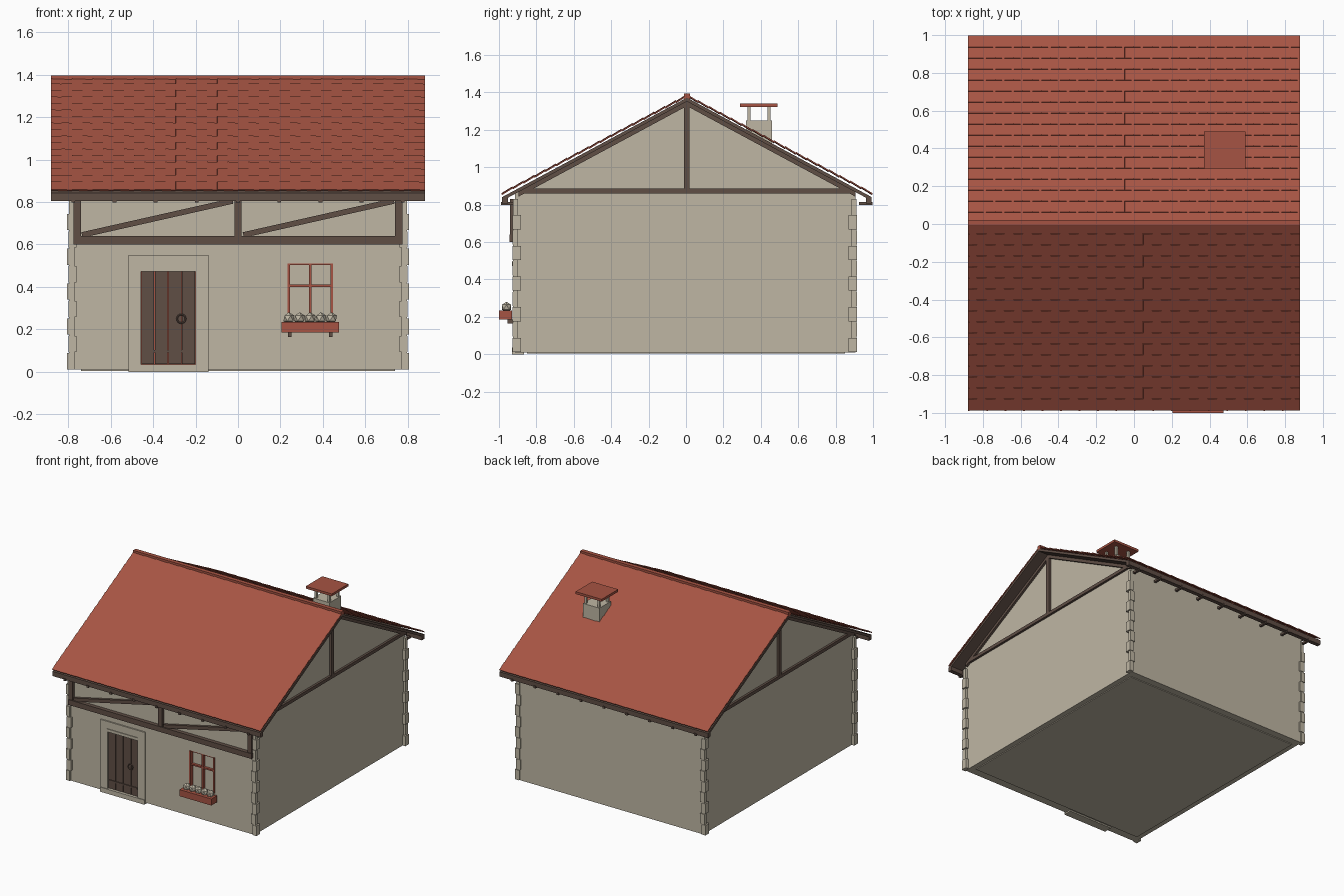
import bpy, bmesh, math
from mathutils import Matrix, Vector

cube = bpy.data.objects.get("Cube")
if cube:
    bpy.data.objects.remove(cube, do_unlink=True)


def material(name, r, g, b):
    m = bpy.data.materials.new(name)
    m.use_nodes = True
    m.diffuse_color = (r, g, b, 1)
    m.node_tree.nodes["Principled BSDF"].inputs["Base Color"].default_value = (r, g, b, 1)
    return m


STONE = material("warm plaster", 0.52, 0.47, 0.37)
RED = material("terracotta red", 0.38, 0.088, 0.056)
WOOD = material("dark timber", 0.115, 0.077, 0.06)


def finish(name, mat, bm):
    bmesh.ops.recalc_face_normals(bm, faces=bm.faces)
    mesh = bpy.data.meshes.new(name)
    bm.to_mesh(mesh)
    bm.free()
    mesh.materials.append(mat)
    ob = bpy.data.objects.new(name, mesh)
    bpy.context.collection.objects.link(ob)
    return ob


def boxes(name, mat, specs):
    """Boxes given as x0, x1, y0, y1, z0, z1, joined in one object."""
    bm = bmesh.new()
    for x0, x1, y0, y1, z0, z1 in specs:
        bmesh.ops.create_cube(bm, size=1, matrix=Matrix.Translation(
            ((x0 + x1) / 2, (y0 + y1) / 2, (z0 + z1) / 2))
            @ Matrix.Diagonal((x1 - x0, y1 - y0, z1 - z0, 1)))
    return finish(name, mat, bm)


def prism(name, mat, profile, x0, x1):
    """Extrude a y-z profile along x."""
    bm = bmesh.new()
    face = bm.faces.new([bm.verts.new((x0, y, z)) for y, z in profile])
    ext = bmesh.ops.extrude_face_region(bm, geom=[face])
    bmesh.ops.translate(bm, vec=(x1 - x0, 0, 0),
                        verts=[v for v in ext["geom"] if isinstance(v, bmesh.types.BMVert)])
    return finish(name, mat, bm)


def brace(name, p, q, height, y0, y1):
    """Slanted front timber between two x-z points."""
    p, q = Vector(p), Vector(q)
    bm = bmesh.new()
    d = q - p
    mid = (p + q) / 2
    bmesh.ops.create_cube(bm, size=1, matrix=Matrix.Translation((mid.x, (y0 + y1) / 2, mid.y))
                          @ Matrix.Rotation(-math.atan2(d.y, d.x), 4, 'Y')
                          @ Matrix.Diagonal((d.length, y1 - y0, height, 1)))
    return finish(name, WOOD, bm)


# Walls with gables, cut for the door and window
YC = 0.005
FRONT, BACK = -0.915, 0.905
walls = prism("walls", STONE, [(FRONT, 0.01), (BACK, 0.01), (BACK, 0.86),
                               (YC, 1.34), (FRONT, 0.86)], -0.78, 0.78)
cutter = boxes("opening_cutter", STONE, [(-0.457, -0.2, -1, -0.89, 0.035, 0.475),
                                         (0.232, 0.448, -1, -0.89, 0.24, 0.51)])
cutter.hide_render = True
cutter.hide_viewport = True
cut = walls.modifiers.new("openings", 'BOOLEAN')
cut.object = cutter
cut.solver = 'EXACT'
boxes("floor_slab", STONE, [(-0.74, 0.74, -0.85, 0.85, 0.004, 0.03)])

# Corner stones, alternating wide and narrow
stones = []
for sx in (-1, 1):
    for y_out, dy in ((-0.928, 1), (0.915, -1)):
        for i in range(9):
            z = 0.012 + i * 0.082
            a = 0.035 if i % 2 else 0.022
            b = 0.025 if i % 2 else 0.045
            out = 0.805 if i % 2 == 0 else 0.798
            xs = sorted((sx * out, sx * (0.795 - a)))
            ys = sorted((y_out, y_out + dy * b))
            stones.append((*xs, *ys, z, z + 0.076))
        xs = sorted((sx * 0.795, sx * 0.77))
        ys = sorted((y_out - dy * -0.004, y_out + dy * 0.03))
        stones.append((*xs, *ys, 0.012, 0.83))
boxes("corner_stones", STONE, stones)

# Door surround, step, planks and fittings
boxes("door_surround", STONE, [(-0.515, -0.457, -0.925, -0.9, 0.012, 0.55),
                               (-0.2, -0.14, -0.925, -0.9, 0.012, 0.55),
                               (-0.457, -0.2, -0.925, -0.9, 0.495, 0.55),
                               (-0.457, -0.2, -0.93, -0.89, 0.473, 0.495)])
boxes("door_step", STONE, [(-0.515, -0.14, -0.93, -0.865, 0, 0.035)])
boxes("door_backing", RED, [(-0.457, -0.2, -0.9, -0.885, 0.035, 0.475)])
edges = (-0.457, -0.393, -0.33, -0.265, -0.2)
boxes("door_planks", WOOD, [(a + 0.002, b - 0.002, -0.912, -0.895, 0.037, 0.473)
                            for a, b in zip(edges, edges[1:])])
boxes("door_strap", WOOD, [(-0.447, -0.21, -0.918, -0.91, 0.092, 0.104)])
bpy.ops.mesh.primitive_torus_add(location=(-0.267, -0.917, 0.25), rotation=(math.pi / 2, 0, 0),
                                 major_radius=0.02, minor_radius=0.004,
                                 major_segments=16, minor_segments=6)
bpy.context.object.name = "door_ring"
bpy.context.object.data.materials.append(WOOD)

# Window with cross bars
boxes("window_pane", STONE, [(0.232, 0.448, -0.895, -0.885, 0.24, 0.51)])
boxes("window_frame", RED, [(0.232, 0.245, -0.922, -0.89, 0.24, 0.51),
                            (0.435, 0.448, -0.922, -0.89, 0.24, 0.51),
                            (0.334, 0.346, -0.915, -0.89, 0.24, 0.51),
                            (0.245, 0.435, -0.915, -0.89, 0.4, 0.411),
                            (0.245, 0.435, -0.915, -0.89, 0.504, 0.51)])

# Planter, brackets and flowers
boxes("flower_box", RED, [(0.205, 0.475, -1, -0.93, 0.185, 0.235)])
boxes("flower_box_brackets", WOOD, [(x - 0.008, x + 0.008, -0.955, -0.91, 0.165, 0.187)
                                    for x in (0.243, 0.437)])
bm = bmesh.new()
for i in range(5):
    bmesh.ops.create_icosphere(bm, subdivisions=1, radius=0.029,
                               matrix=Matrix.Translation((0.24 + i * 0.05, -0.96, 0.252)))
finish("flowers", STONE, bm)

# Front timber framing
boxes("front_beam", WOOD, [(-0.775, 0.775, -0.945, -0.905, 0.6, 0.64)])
boxes("front_posts", WOOD, [(x - 0.017, x + 0.017, -0.94, -0.905, 0.64, 0.83)
                            for x in (-0.757, 0, 0.757)])
for name, x in (("front_brace_right", -0.735), ("front_brace_left", 0.025)):
    brace(name, (x, 0.645), (x + 0.71, 0.805), 0.026, -0.936, -0.905)

# Gable framing on both ends
for name, sx in (("right", -1), ("left", 1)):
    x0, x1 = sorted((sx * 0.77, sx * 0.797))
    boxes(name + "_gable_timbers", WOOD, [(x0, x1, YC - 0.885, YC + 0.875, 0.86, 0.885),
                                          (x0, x1, YC - 0.017, YC + 0.013, 0.885, 1.34)])
    for side, s in (("front", -1), ("back", 1)):
        prism(f"{name}_{side}_gable_rafter", WOOD,
              [(YC, 1.36), (YC + s * 0.9, 0.876), (YC + s * 0.9, 0.843), (YC, 1.327)], x0, x1)

# Roof deck, eave boards and rafter tips
W = 0.88
for side, s in (("front", -1), ("back", 1)):
    prism(side + "_roof_deck", WOOD, [(YC, 1.372), (YC + s * 0.985, 0.842),
                                      (YC + s * 0.985, 0.822), (YC, 1.352)], -W, W)
    y0, y1 = sorted((YC + s * 0.957, YC + s * 0.988))
    boxes(side + "_eave_board", WOOD, [(-W, W, y0, y1, 0.806, 0.842)])
    y0, y1 = sorted((YC + s * 0.92, YC + s * 0.993))
    boxes(side + "_rafter_tips", WOOD, [(i * 0.194 - 0.009, i * 0.194 + 0.009, y0, y1, 0.798, 0.815)
                                        for i in range(-4, 5)])

# Overlapping roof tiles in staggered rows
ROWS, COLS = 17, 18
step = 2 * W / COLS
rise, run = 0.523, 0.99
slope = math.hypot(rise, run)
pitch = slope / ROWS
angle = math.atan2(rise, run)
for side, turn in (("front", 0), ("back", math.pi)):
    bm = bmesh.new()
    frame = (Matrix.Translation((0, YC, 1.382)) @ Matrix.Rotation(turn, 4, 'Z')
             @ Matrix.Rotation(angle, 4, 'X'))
    for row in range(ROWS):
        v = -(row + 0.5) * pitch
        for col in range(COLS + row % 2):
            a = -W + (col - 0.5 * (row % 2)) * step
            x0, x1 = max(a, -W), min(a + step, W)
            tile = (frame @ Matrix.Translation(((x0 + x1) / 2, v, 0))
                    @ Matrix.Rotation(0.07, 4, 'X') @ Matrix.Rotation(0.035, 4, 'Y')
                    @ Matrix.Diagonal((x1 - x0, pitch * 1.08, 0.007, 1)))
            bmesh.ops.create_cube(bm, size=1, matrix=tile)
    finish(side + "_roof_tiles", RED, bm)
boxes("ridge_cap", RED, [(-W, W, YC - 0.016, YC + 0.016, 1.365, 1.395)])

# Chimney with a raised cap
boxes("chimney_stack", STONE, [(0.41, 0.55, 0.32, 0.46, 1.05, 1.25)])
boxes("chimney_posts", STONE, [(x - 0.008, x + 0.008, y - 0.008, y + 0.008, 1.25, 1.325)
                               for x in (0.425, 0.535) for y in (0.337, 0.443)])
boxes("chimney_cap", RED, [(0.37, 0.59, 0.29, 0.49, 1.322, 1.34)])
